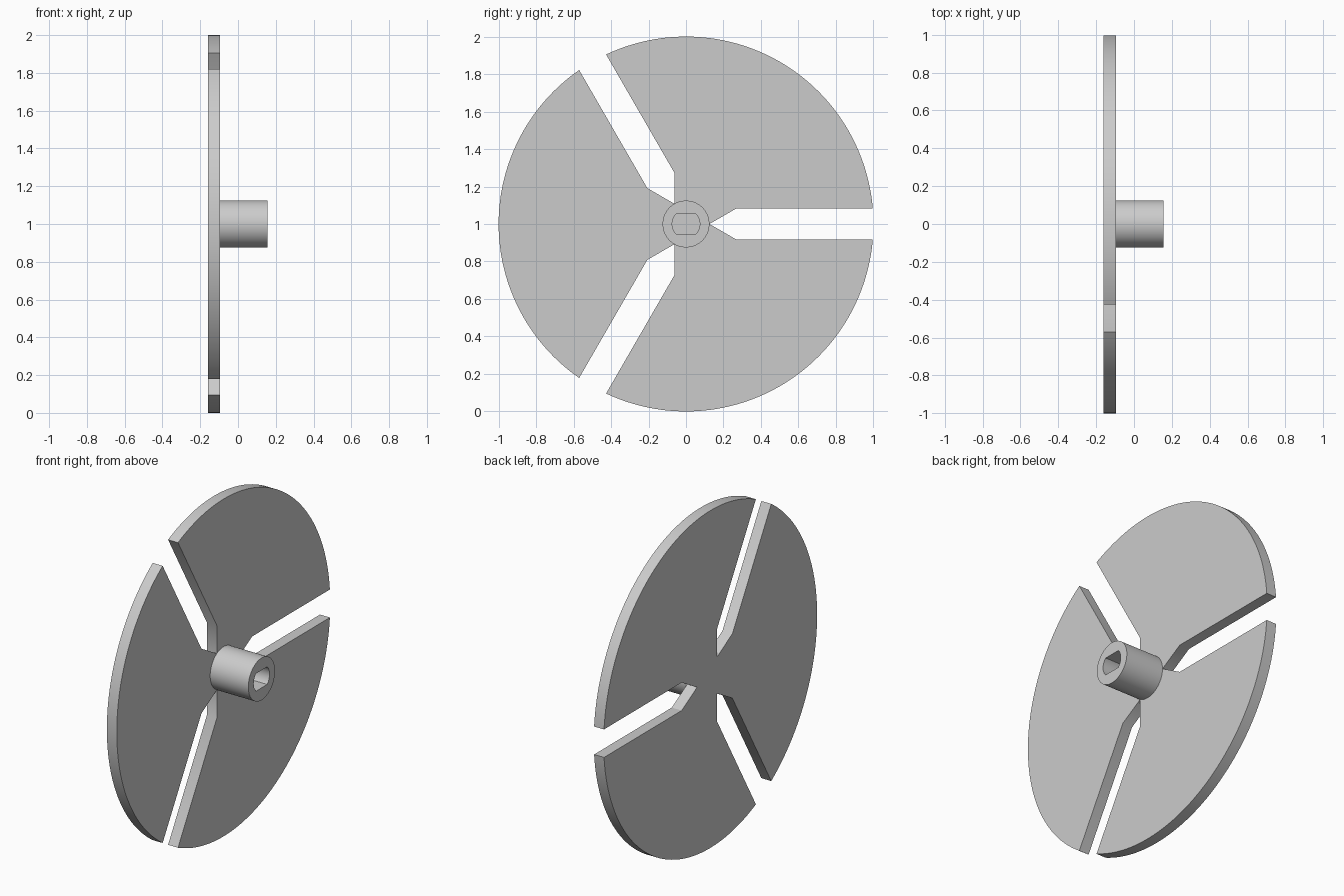
import bpy, bmesh, math

cube = bpy.data.objects.get("Cube")
if cube:
    bpy.data.objects.remove(cube, do_unlink=True)

CENTRE_Z = 1.0
DISC_BACK, DISC_FRONT, HUB_END = -0.16, -0.095, 0.155
HUB_R, BORE_R = 0.125, 0.074
SLOT_HALF = 0.083
SEGMENTS = 64

grey = bpy.data.materials.new("light grey plastic")
grey.use_nodes = True
colour = (0.6, 0.6, 0.6, 1)
grey.diffuse_color = colour
grey.node_tree.nodes["Principled BSDF"].inputs["Base Color"].default_value = colour


def finish(name, bm):
    """Turn a bmesh into a shaded grey object."""
    bmesh.ops.recalc_face_normals(bm, faces=bm.faces)
    mesh = bpy.data.meshes.new(name)
    bm.to_mesh(mesh)
    bm.free()
    mesh.materials.append(grey)
    obj = bpy.data.objects.new(name, mesh)
    bpy.context.collection.objects.link(obj)
    bpy.ops.object.select_all(action="DESELECT")
    obj.select_set(True)
    bpy.context.view_layer.objects.active = obj
    bpy.ops.object.shade_smooth_by_angle(angle=math.radians(30))


def ring(bm, points, x):
    """Place a (y, z) outline at depth x, around the axle."""
    return [bm.verts.new((x, y, z + CENTRE_Z)) for y, z in points]


# Slotted disc: three pointed slots separated by rim arcs
slot_angle = math.asin(SLOT_HALF)
slot_corner = HUB_R + SLOT_HALF / math.tan(math.radians(30))
third = math.tau / 3
outline = []
for k in range(3):
    c, s = math.cos(k * third), math.sin(k * third)
    slot = [(slot_corner, -SLOT_HALF), (HUB_R, 0), (slot_corner, SLOT_HALF)]
    outline += [(c * y - s * z, s * y + c * z) for y, z in slot]
    for i in range(SEGMENTS + 1):
        a = k * third + slot_angle + (third - 2 * slot_angle) * i / SEGMENTS
        outline.append((math.cos(a), math.sin(a)))

bm = bmesh.new()
back = bm.faces.new(ring(bm, outline, DISC_BACK))
front = bmesh.ops.extrude_face_region(bm, geom=[back], use_keep_orig=True)["geom"]
bmesh.ops.translate(bm, vec=(DISC_FRONT - DISC_BACK, 0, 0),
                    verts=[v for v in front if isinstance(v, bmesh.types.BMVert)])
finish("slotted_disc", bm)

# Hub: round sleeve with a bore flattened above and below
angles = [math.tau * i / SEGMENTS for i in range(SEGMENTS)]
outer = [(HUB_R * math.cos(a), HUB_R * math.sin(a)) for a in angles]
flat = BORE_R * math.sin(math.pi / 4)
bore = [(BORE_R * math.cos(a), max(-flat, min(flat, BORE_R * math.sin(a))))
        for a in angles]

bm = bmesh.new()
loops = [ring(bm, outer, DISC_FRONT), ring(bm, outer, HUB_END),
         ring(bm, bore, HUB_END), ring(bm, bore, DISC_FRONT)]
for a, b in zip(loops, loops[1:] + loops[:1]):
    for i in range(SEGMENTS):
        j = (i + 1) % SEGMENTS
        bm.faces.new((a[i], a[j], b[j], b[i]))
finish("hub", bm)
